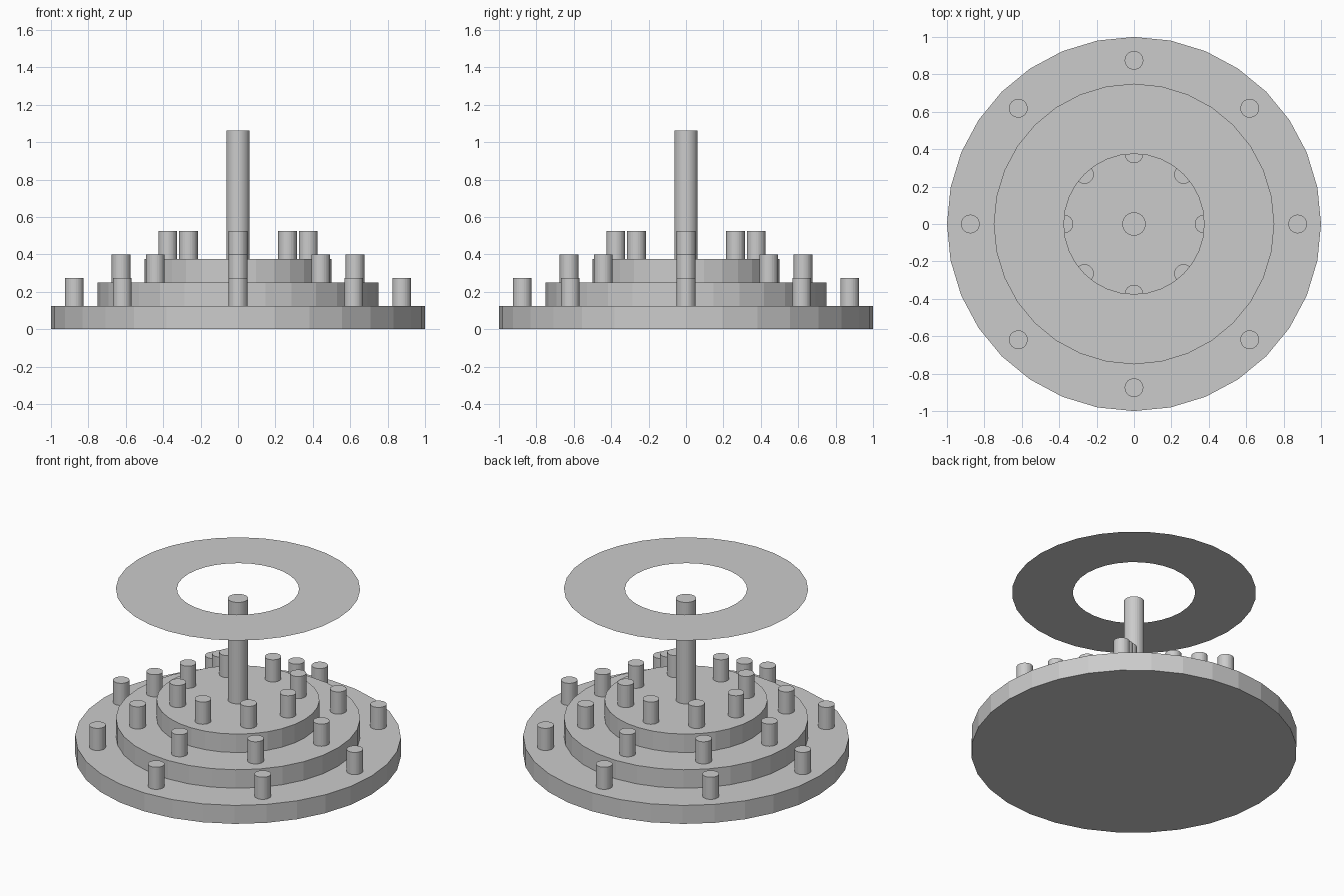
import bpy, bmesh
from math import cos, sin, pi

if "Cube" in bpy.data.objects:
    bpy.data.objects.remove(bpy.data.objects["Cube"])

SIDES = 32
STEP = 0.125


def cylinder(name, radius, z0, z1, x=0.0, y=0.0):
    bpy.ops.mesh.primitive_cylinder_add(
        vertices=SIDES, radius=radius, depth=z1 - z0,
        location=(x, y, (z0 + z1) / 2))
    bpy.context.object.name = name


# Three stacked round tiers, each with a circle of eight pegs
for i, (name, radius) in enumerate((("lower", 1.0), ("middle", 0.75), ("upper", 0.5))):
    top = (i + 1) * STEP
    cylinder(name + "_tier", radius, i * STEP, top)
    for k in range(8):
        a = k * pi / 4
        r = radius - 0.125
        cylinder(f"{name}_peg_{k + 1}", 0.05, top, top + 0.15, r * cos(a), r * sin(a))

# Central post
cylinder("central_post", 0.0625, 3 * STEP, 1.0625)

# Flat floating ring, a single sheet of faces facing up
bm = bmesh.new()
inner, outer = [
    [bm.verts.new((r * cos(2 * pi * k / SIDES), r * sin(2 * pi * k / SIDES), 1.125))
     for k in range(SIDES)] for r in (0.375, 0.75)]
for k in range(SIDES):
    n = (k + 1) % SIDES
    bm.faces.new((inner[k], outer[k], outer[n], inner[n]))
mesh = bpy.data.meshes.new("floating_ring")
bm.to_mesh(mesh)
bm.free()
bpy.context.collection.objects.link(bpy.data.objects.new("floating_ring", mesh))
